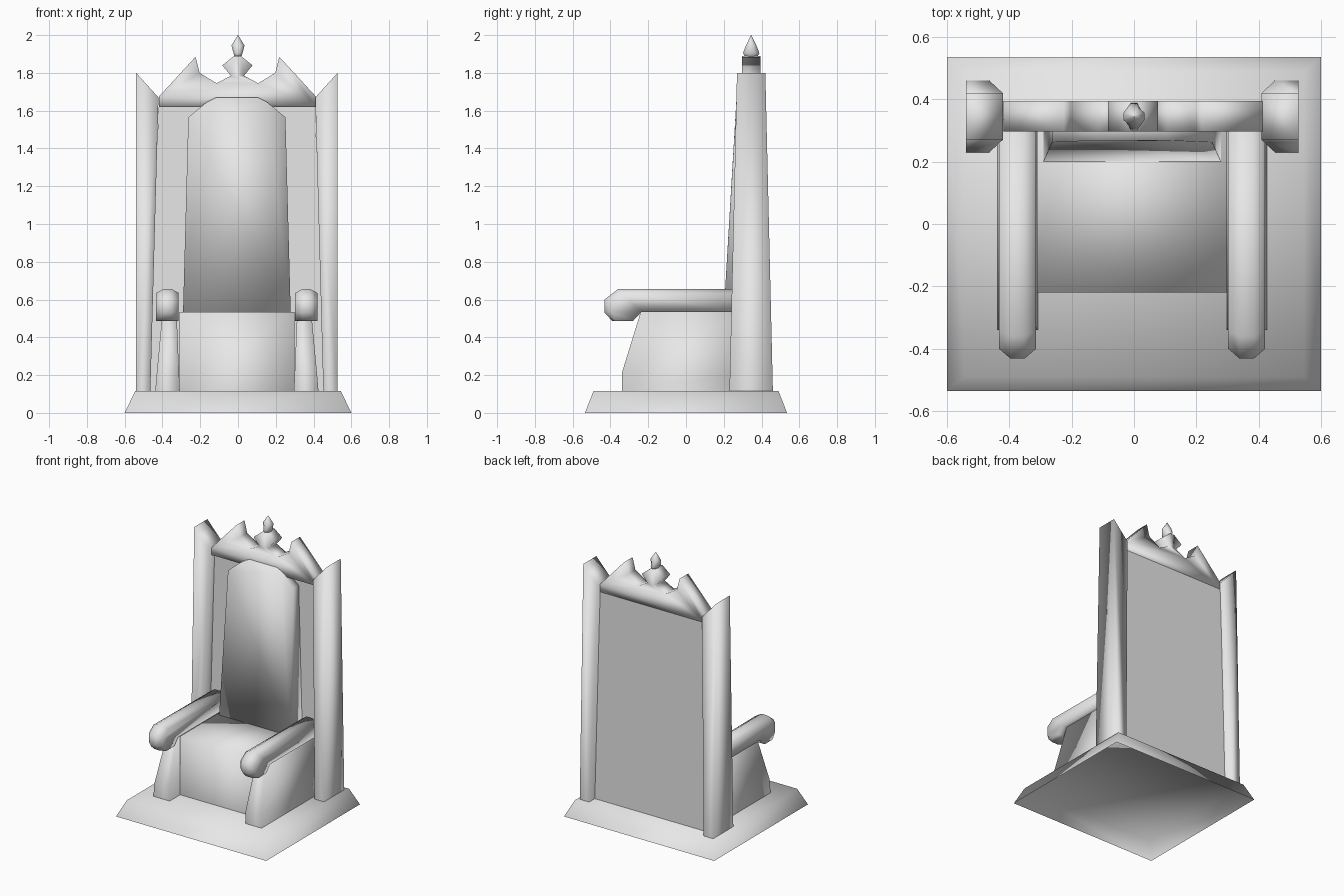
import bpy
import bmesh
import math

if "Cube" in bpy.data.objects:
    bpy.data.objects.remove(bpy.data.objects["Cube"])

CX = -0.006  # centre line of the paired parts

stone = bpy.data.materials.new("stone_grey")
stone.diffuse_color = (0.8, 0.8, 0.8, 1)
stone.use_nodes = True
stone.node_tree.nodes["Principled BSDF"].inputs["Base Color"].default_value = stone.diffuse_color


def loft(name, rings, smooth=True, cap_start=True, cap_end=True):
    """Skin a list of equal-length point rings, with optional end caps."""
    bm = bmesh.new()
    vs = [[bm.verts.new(p) for p in ring] for ring in rings]
    n = len(rings[0])
    for a, b in zip(vs, vs[1:]):
        for i in range(n):
            j = (i + 1) % n
            bm.faces.new((a[i], a[j], b[j], b[i]))
    if cap_start:
        bm.faces.new(vs[0][::-1])
    if cap_end:
        bm.faces.new(vs[-1])
    bmesh.ops.recalc_face_normals(bm, faces=bm.faces[:])
    for f in bm.faces:
        f.smooth = smooth
    mesh = bpy.data.meshes.new(name)
    bm.to_mesh(mesh)
    bm.free()
    mesh.materials.append(stone)
    obj = bpy.data.objects.new(name, mesh)
    bpy.context.collection.objects.link(obj)
    return obj


def rect(x0, x1, y0, y1, z):
    return [(x0, y0, z), (x1, y0, z), (x1, y1, z), (x0, y1, z)]


# Flared plinth, hollow underneath
loft("plinth", [rect(-0.6, 0.6, -0.535, 0.535, 0),
                rect(-0.545, 0.545, -0.49, 0.49, 0.115)], cap_start=False)

# Seat block
loft("seat", [rect(CX - 0.305, CX + 0.305, -0.22, 0.35, 0.115),
              rect(CX - 0.305, CX + 0.305, -0.22, 0.35, 0.535)], cap_start=False)

# Recessed back panel
loft("back_panel", [rect(CX - 0.465, CX + 0.465, 0.335, 0.395, 0.115),
                    rect(CX - 0.415, CX + 0.415, 0.335, 0.395, 1.62)],
     smooth=False, cap_start=False)

# Spiked crest along the top of the back, with the pedestal of the finial
half = [(0.415, 1.62), (0.415, 1.675), (0.222, 1.885), (0.20, 1.80),
        (0.11, 1.745), (0.035, 1.785), (0.08, 1.84), (0.018, 1.89)]
outline = [(CX / 2 + x, z) for x, z in half]
outline += [(CX / 2 - x, z) for x, z in reversed(half)]
loft("crest", [[(x, y, z) for x, z in outline] for y in (0.297, 0.395)])

# Pointed finial
gem = [(1.88, 0.018, 0.033), (1.905, 0.026, 0.047),
       (1.945, 0.037, 0.03), (2.0, 0.001, 0.001)]
loft("finial", [[(rx * math.cos(a), 0.345 + ry * math.sin(a), z)
                 for a in [math.tau * (i + 0.5) / 8 for i in range(8)]]
                for z, rx, ry in gem])

# Back cushion, leaning back and narrowing to a clipped top
cushion = [(0.285, 0.53, 0.20), (0.257, 1.565, 0.262), (0.16, 1.645, 0.266),
           (0.11, 1.67, 0.268)]
front = [(CX + x, y, z) for x, z, y in cushion]
front += [(CX - x, y, z) for x, z, y in reversed(cushion)]
loft("back_cushion", [front, [(x, 0.345, z) for x, y, z in front]])

for side, s in (("left", -1), ("right", 1)):
    # Tapered corner pillar with a slanted top
    def px(x):
        return CX + s * x
    loft(side + "_pillar", [
        rect(px(0.533), px(0.458), 0.23, 0.46, 0.115),
        [(px(0.533), 0.27, 1.80), (px(0.415), 0.27, 1.67),
         (px(0.415), 0.42, 1.67), (px(0.533), 0.42, 1.80)]], cap_start=False)

    # Arm support, narrowing upward with a raked front
    loft(side + "_arm_support", [
        rect(px(0.302), px(0.432), -0.34, 0.34, 0.115),
        rect(px(0.306), px(0.424), -0.34, 0.34, 0.21),
        rect(px(0.320), px(0.392), -0.235, 0.34, 0.55)], cap_start=False)

    # Armrest with a drooping faceted hand knob
    core = [(0.30, 0.655), (-0.36, 0.655), (-0.432, 0.60), (-0.432, 0.53),
            (-0.39, 0.487), (-0.28, 0.487), (-0.235, 0.535), (0.30, 0.535)]
    edge = [(0.30, 0.63), (-0.345, 0.635), (-0.40, 0.595), (-0.40, 0.535),
            (-0.37, 0.487), (-0.28, 0.487), (-0.235, 0.535), (0.30, 0.535)]
    loft(side + "_armrest", [[(px(x), y, z) for y, z in prof] for x, prof in
                             ((0.308, edge), (0.345, core), (0.390, core), (0.427, edge))])
